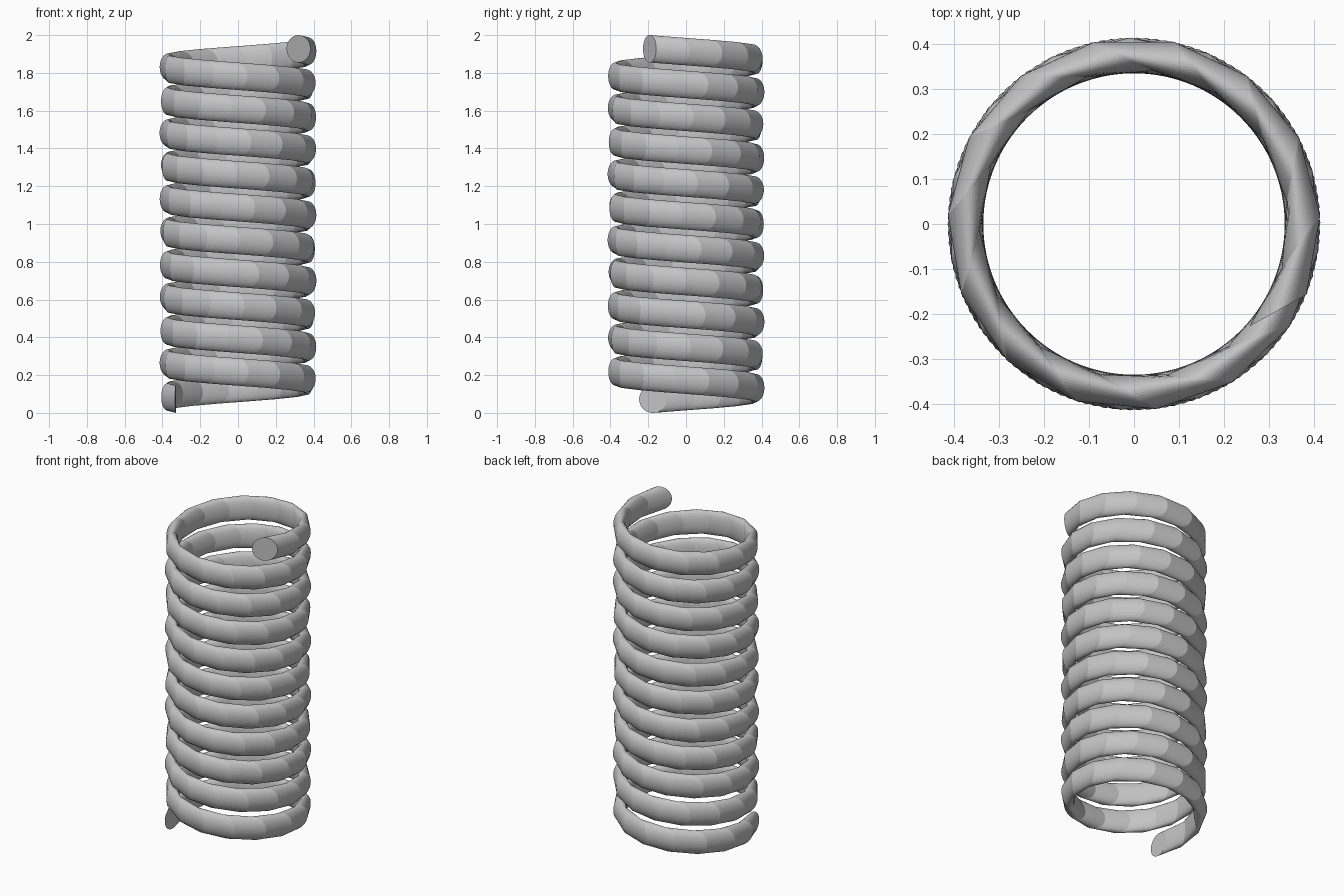
import bpy, bmesh, math

cube = bpy.data.objects.get("Cube")
if cube:
    bpy.data.objects.remove(cube, do_unlink=True)

# Coil dimensions
RADIUS = 0.374
WIRE = 0.0725
STEPS = 154
SIDES = 48
TOP_ANGLE = math.radians(-31)
SWEEP = math.radians(3839)
SKEW = math.radians(60)      # upright wire sections are turned away from radial

# Plain grey finish
grey = bpy.data.materials.new("grey_steel")
grey.use_nodes = True
colour = (0.55, 0.55, 0.55, 1)
grey.diffuse_color = colour
grey.node_tree.nodes["Principled BSDF"].inputs["Base Color"].default_value = colour

bm = bmesh.new()


def section(t):
    """Upright round wire section at fraction t of the way down the coil."""
    a = TOP_ANGLE + SWEEP * t
    cx, cy = RADIUS * math.cos(a), RADIUS * math.sin(a)
    cz = (2 - WIRE) * (1 - t) + WIRE * t
    ring = []
    for i in range(SIDES):
        b = math.tau * i / SIDES
        h = WIRE * math.cos(b)
        ring.append(bm.verts.new((cx + h * math.cos(a + SKEW),
                                  cy + h * math.sin(a + SKEW),
                                  cz + WIRE * math.sin(b))))
    return ring


# Wire winding down from the top end
rings = [section(s / STEPS) for s in range(STEPS + 1)]
for upper, lower in zip(rings, rings[1:]):
    for i in range(SIDES):
        j = (i + 1) % SIDES
        bm.faces.new((upper[i], upper[j], lower[j], lower[i]))

# Flat wire ends
bm.faces.new(rings[0])
bm.faces.new(rings[-1])
bmesh.ops.recalc_face_normals(bm, faces=bm.faces)

mesh = bpy.data.meshes.new("spring_coil")
bm.to_mesh(mesh)
bm.free()
mesh.materials.append(grey)
coil = bpy.data.objects.new("spring_coil", mesh)
bpy.context.collection.objects.link(coil)
